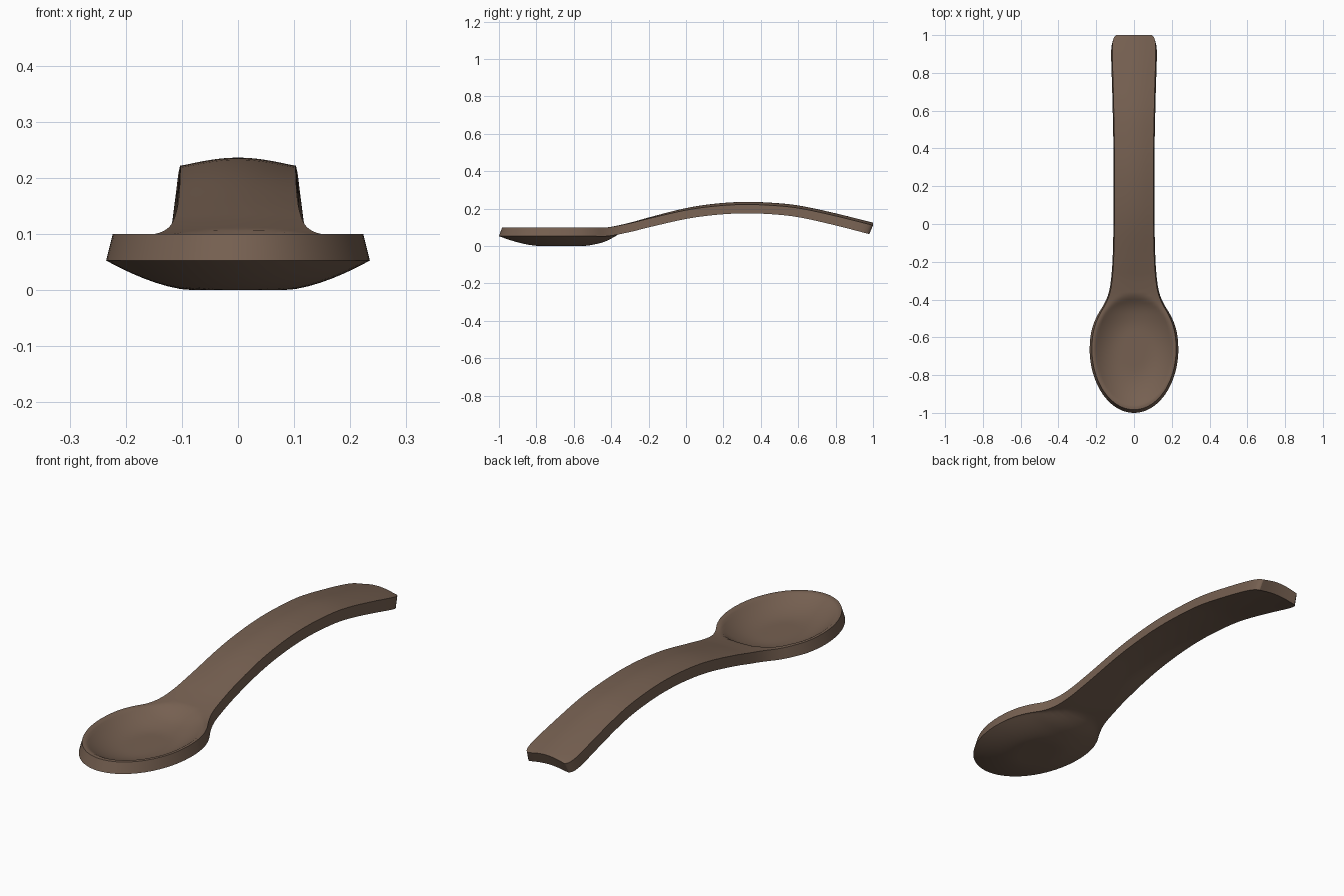
import bpy, bmesh, math

if "Cube" in bpy.data.objects:
    bpy.data.objects.remove(bpy.data.objects["Cube"])

def curve(points, y):
    """Smooth (Hermite) interpolation through (y, value) points."""
    if y <= points[0][0]:
        return points[0][1]
    if y >= points[-1][0]:
        return points[-1][1]
    i = max(k for k in range(len(points) - 1) if points[k][0] <= y)
    def slope(k):
        a, b = points[max(k - 1, 0)], points[min(k + 1, len(points) - 1)]
        return (b[1] - a[1]) / (b[0] - a[0])
    (y0, v0), (y1, v1) = points[i], points[i + 1]
    h = y1 - y0
    t = (y - y0) / h
    return ((2*t**3 - 3*t*t + 1) * v0 + (t**3 - 2*t*t + t) * h * slope(i)
            + (3*t*t - 2*t**3) * v1 + (t**3 - t*t) * h * slope(i + 1))

# Half-width of the outline, and height of the upper edge, along the length
WIDTH = [(-0.66, 0.235), (-0.60, 0.231), (-0.54, 0.218), (-0.48, 0.192), (-0.43, 0.162),
         (-0.38, 0.139), (-0.32, 0.125), (-0.2, 0.114), (0, 0.109), (0.4, 0.109),
         (0.7, 0.115), (0.9, 0.121), (0.95, 0.12), (0.985, 0.113), (1.0, 0.10)]
EDGE = [(-0.5, 0.10), (-0.42, 0.10), (-0.3, 0.122), (-0.2, 0.147), (0, 0.192), (0.15, 0.213),
        (0.3, 0.222), (0.45, 0.218), (0.6, 0.203), (0.8, 0.161), (1.0, 0.111)]
CROWN = [(-0.45, 0.0), (-0.3, 0.003), (0.0, 0.011), (0.3, 0.014), (1.0, 0.014)]
BOWL_Y, TIP = -0.66, 0.34

def half_width(y):
    if y < BOWL_Y:
        return 0.235 * math.sqrt(max(0, 1 - ((y - BOWL_Y) / TIP) ** 2))
    return curve(WIDTH, y)

def hollow(x, y, rim, power):
    """1 on the bowl floor, falling to 0 at the rim."""
    a = TIP if y < BOWL_Y else 0.30
    r = math.hypot((y - BOWL_Y) / a, x / 0.235) / rim
    return 1 - min(1, max(0, (r - 0.35) / 0.65)) ** power

# Stations: cosine spacing round the bowl tip, then even, then tight at the end
ys = [BOWL_Y - TIP * math.cos(math.pi / 2 * i / 20) for i in range(20)]
ys += [BOWL_Y + 0.02 * i for i in range(20)]
ys += [-0.26 + 0.04 * i for i in range(30)]
ys += [0.93, 0.95, 0.965, 0.98, 0.99, 1.0]
N = 28

bm = bmesh.new()
top, bottom = [], []
for y in ys:
    w, e, c = half_width(y), curve(EDGE, y), curve(CROWN, y)
    tilt = 0.02 * min(1, max(0, (y - 0.3) / 0.7))
    t_row, b_row = [], []
    for j in range(N + 1):
        u = math.sin(math.pi / 2 * (2 * j / N - 1))
        x = u * w
        arch = c * (1 - u * u) ** 1.3
        ty = BOWL_Y + (y - BOWL_Y) * 0.95 if y < BOWL_Y else y
        t_row.append(bm.verts.new((x * 0.95, ty, e + arch - 0.057 * hollow(x, y, 0.94, 2.0))))
        b_row.append(bm.verts.new((x, y - tilt, e - 0.047 + arch * 0.8
                                   - 0.053 * hollow(x, y, 1.0, 1.6))))
    top.append(t_row)
    bottom.append(b_row)

# Upper and lower skins, side walls and handle end
for i in range(len(ys) - 1):
    for j in range(N):
        bm.faces.new((top[i][j], top[i][j+1], top[i+1][j+1], top[i+1][j]))
        bm.faces.new((bottom[i][j], bottom[i+1][j], bottom[i+1][j+1], bottom[i][j+1]))
    for j in (0, N):
        bm.faces.new((top[i][j], top[i+1][j], bottom[i+1][j], bottom[i][j]))
for j in range(N):
    bm.faces.new((top[-1][j], top[-1][j+1], bottom[-1][j+1], bottom[-1][j]))
    bm.faces.new((top[0][j], top[0][j+1], bottom[0][j+1], bottom[0][j]))
bmesh.ops.remove_doubles(bm, verts=bm.verts, dist=0.0003)
bmesh.ops.recalc_face_normals(bm, faces=bm.faces)
low = min(v.co.z for v in bm.verts)
for v in bm.verts:
    v.co.z -= low

mesh = bpy.data.meshes.new("spoon")
bm.to_mesh(mesh)
bm.free()
spoon = bpy.data.objects.new("spoon", mesh)
bpy.context.collection.objects.link(spoon)

brown = bpy.data.materials.new("brown wood")
brown.diffuse_color = (0.18, 0.117, 0.082, 1)
brown.use_nodes = True
brown.node_tree.nodes["Principled BSDF"].inputs["Base Color"].default_value = brown.diffuse_color
mesh.materials.append(brown)

bpy.context.view_layer.objects.active = spoon
spoon.select_set(True)
bpy.ops.object.shade_smooth_by_angle(angle=math.radians(65))
